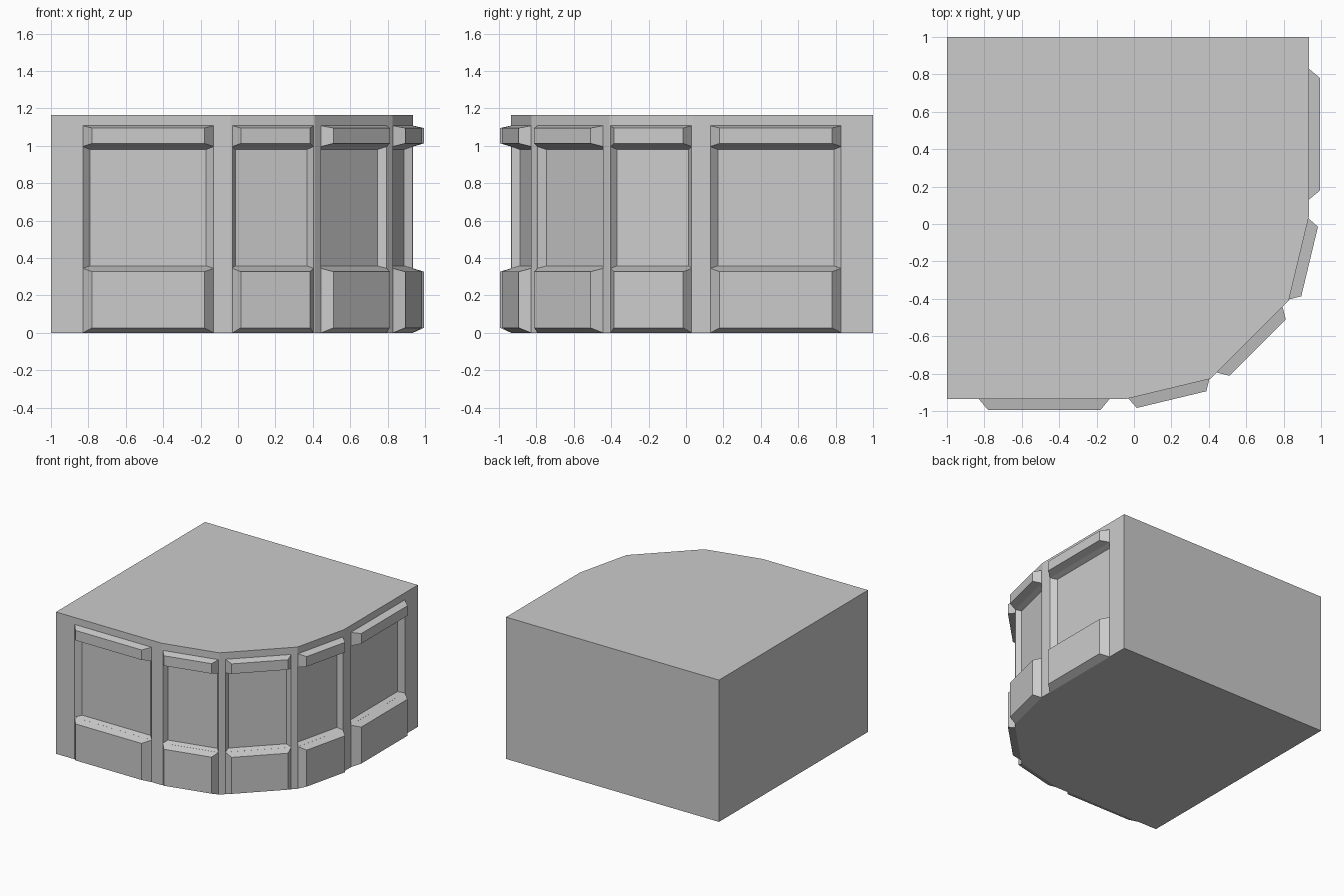
import bpy, bmesh
from mathutils import Vector

if "Cube" in bpy.data.objects:
    bpy.data.objects.remove(bpy.data.objects["Cube"])

HEIGHT = 1.165
# Floor outline: square with one faceted corner
outline = [(-1, 1), (-1, -.935), (-.04, -.935), (.41, -.827),
           (.827, -.41), (.935, .04), (.935, 1)]

# Panel base lines on the faceted walls, mirrored across the diagonal
half = [((-.83, -.935), (-.13, -.935)), ((-.03, -.9326), (.403, -.8287))]
panels = half + [((.443, -.794), (.794, -.443))]
panels += [((-b[1], -b[0]), (-a[1], -a[0])) for a, b in reversed(half)]


def new_object(name, bm):
    mesh = bpy.data.meshes.new(name)
    bm.to_mesh(mesh)
    bm.free()
    ob = bpy.data.objects.new(name, mesh)
    bpy.context.collection.objects.link(ob)
    return ob


def frustum(bm, line, near, far, open_base=False):
    """Tapered block on a wall; near/far = (depth, end inset ratio, z0, z1)."""
    a, b = (Vector((*p, 0)) for p in line)
    along = b - a
    out = Vector((along.y, -along.x, 0)).normalized()
    rings = []
    for depth, inset, z0, z1 in (near, far):
        pts = [(inset, z0), (1 - inset, z0), (1 - inset, z1), (inset, z1)]
        rings.append([bm.verts.new(a + along * s + out * depth + Vector((0, 0, z)))
                      for s, z in pts])
    r, f = rings
    faces = [bm.faces.new(f)]
    faces += [bm.faces.new((r[i], r[(i + 1) % 4], f[(i + 1) % 4], f[i])) for i in range(4)]
    if not open_base:
        faces.append(bm.faces.new(r[::-1]))


# Main body
bm = bmesh.new()
base = bm.faces.new([bm.verts.new((x, y, 0)) for x, y in outline])
top = bmesh.ops.extrude_face_region(bm, geom=[base])
bmesh.ops.translate(bm, vec=(0, 0, HEIGHT),
                    verts=[v for v in top["geom"] if isinstance(v, bmesh.types.BMVert)])
bmesh.ops.recalc_face_normals(bm, faces=bm.faces)
body = new_object("corner_body", bm)

# Sunken middle of every panel
bm = bmesh.new()
for line in panels:
    frustum(bm, line, (-.04, .057, .358, .98), (.02, -.0285, .339, 1.004))
cutter = new_object("recess_cutter", bm)
cutter.hide_render = True
mod = body.modifiers.new("recesses", "BOOLEAN")
mod.operation = "DIFFERENCE"
mod.solver = "EXACT"
mod.object = cutter
bpy.context.view_layer.objects.active = body
bpy.ops.object.modifier_apply(modifier=mod.name)
bpy.data.objects.remove(cutter)

# Raised plinth and cornice blocks
for name, near, far in (
        ("plinth_block", (0, 0, 0, .345), (.06, .071, .027, .327)),
        ("cornice_block", (0, 0, .996, 1.108), (.06, .071, 1.013, 1.095))):
    for i, line in enumerate(panels):
        bm = bmesh.new()
        frustum(bm, line, near, far, open_base=True)
        new_object(f"{name}_{i + 1}", bm)
